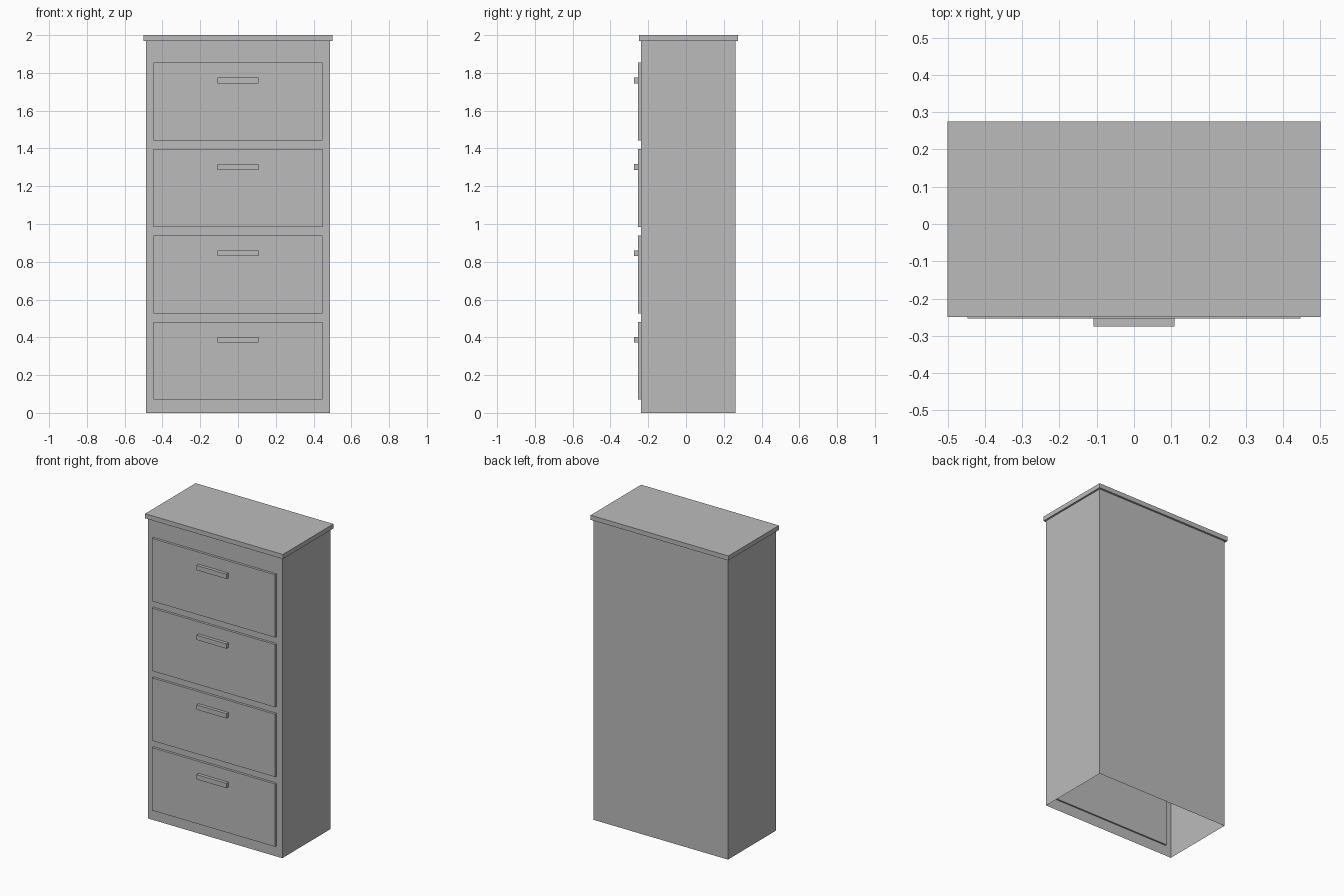
import bpy, bmesh
from mathutils import Vector

if "Cube" in bpy.data.objects:
    bpy.data.objects.remove(bpy.data.objects["Cube"])

grey = bpy.data.materials.new("plain_grey")
grey.diffuse_color = (0.5, 0.5, 0.5, 1)
grey.use_nodes = True
grey.node_tree.nodes["Principled BSDF"].inputs["Base Color"].default_value = grey.diffuse_color


def box(name, half_x, y0, y1, z0, z1, open_bottom=False):
    """Box centred on x = 0, optionally without its bottom face."""
    bm = bmesh.new()
    bmesh.ops.create_cube(bm, size=1)
    bmesh.ops.scale(bm, vec=(2 * half_x, y1 - y0, z1 - z0), verts=bm.verts)
    bmesh.ops.translate(bm, vec=Vector((0, (y0 + y1) / 2, (z0 + z1) / 2)), verts=bm.verts)
    if open_bottom:
        bm.normal_update()
        bottom = [f for f in bm.faces if f.normal.z < -0.5]
        bmesh.ops.delete(bm, geom=bottom, context='FACES_ONLY')
    mesh = bpy.data.meshes.new(name)
    bm.to_mesh(mesh)
    bm.free()
    mesh.materials.append(grey)
    obj = bpy.data.objects.new(name, mesh)
    bpy.context.collection.objects.link(obj)
    return obj


# Thin-walled carcass, open underneath
box("cabinet_body", 0.488, -0.238, 0.262, 0, 1.97, open_bottom=True)

# Overhanging top board
box("top_board", 0.5, -0.249, 0.275, 1.97, 2.0)

# Four equal drawer fronts, set into the front wall, each with a bar handle
for i in range(4):
    z = 0.07 + i * 0.4575
    box(f"drawer_front_{i + 1}", 0.447, -0.254, -0.228, z, z + 0.412)
    box(f"drawer_handle_{i + 1}", 0.108, -0.275, -0.252, z + 0.302, z + 0.333)
